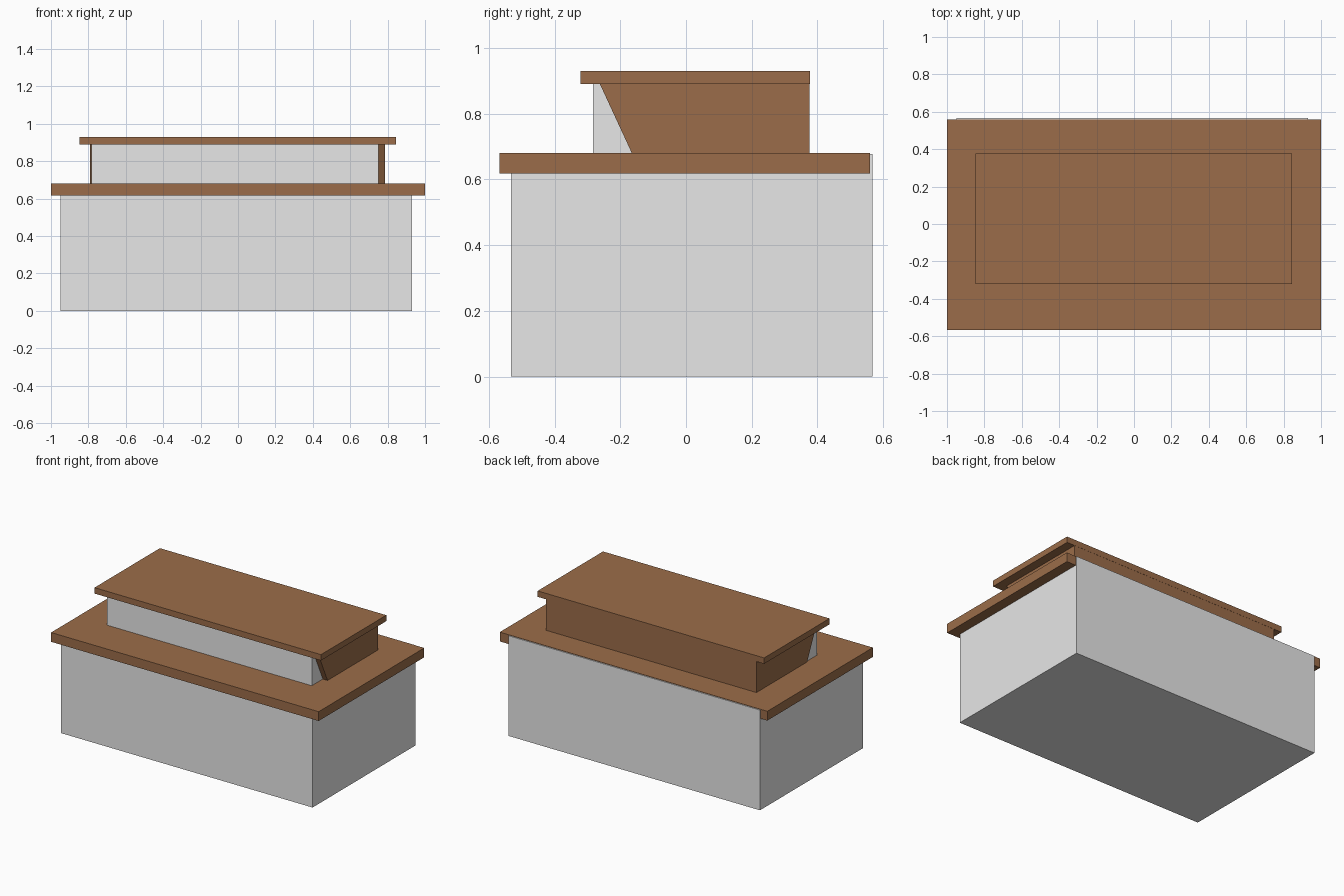
import bpy, bmesh

if "Cube" in bpy.data.objects:
    bpy.data.objects.remove(bpy.data.objects["Cube"])


def material(name, rgb):
    m = bpy.data.materials.new(name)
    m.diffuse_color = (*rgb, 1.0)
    m.use_nodes = True
    m.node_tree.nodes["Principled BSDF"].inputs["Base Color"].default_value = m.diffuse_color
    return m


BROWN = material("brown wood", (0.33, 0.152, 0.067))
GREY = material("light grey", (0.8, 0.8, 0.8))


def prism(name, x0, x1, profile, mat):
    """Extrude a (y, z) profile along x."""
    bm = bmesh.new()
    face = bm.faces.new([bm.verts.new((x0, y, z)) for y, z in profile])
    ext = bmesh.ops.extrude_face_region(bm, geom=[face])
    verts = [g for g in ext["geom"] if isinstance(g, bmesh.types.BMVert)]
    bmesh.ops.translate(bm, verts=verts, vec=(x1 - x0, 0, 0))
    bmesh.ops.recalc_face_normals(bm, faces=bm.faces[:])
    me = bpy.data.meshes.new(name)
    bm.to_mesh(me)
    bm.free()
    me.materials.append(mat)
    ob = bpy.data.objects.new(name, me)
    bpy.context.collection.objects.link(ob)
    return ob


def box(name, x, y, z, mat):
    return prism(name, *x, [(y[0], z[0]), (y[1], z[0]), (y[1], z[1]), (y[0], z[1])], mat)


# Main block, its back rises just behind the worktop
box("base_block", (-0.95, 0.93), (-0.532, 0.567), (0.0, 0.677), GREY)

# Overhanging worktop
box("worktop", (-1.0, 1.0), (-0.567, 0.56), (0.617, 0.68), BROWN)

# Upper housing with slanted front edge
prism("upper_housing", -0.79, 0.785,
      [(-0.165, 0.68), (0.376, 0.68), (0.376, 0.892), (-0.263, 0.892)], BROWN)

# Grey front panel block set into the housing
box("front_panel", (-0.783, 0.75), (-0.283, -0.1), (0.68, 0.89), GREY)

# Top shelf
box("top_shelf", (-0.848, 0.845), (-0.321, 0.377), (0.89, 0.93), BROWN)
